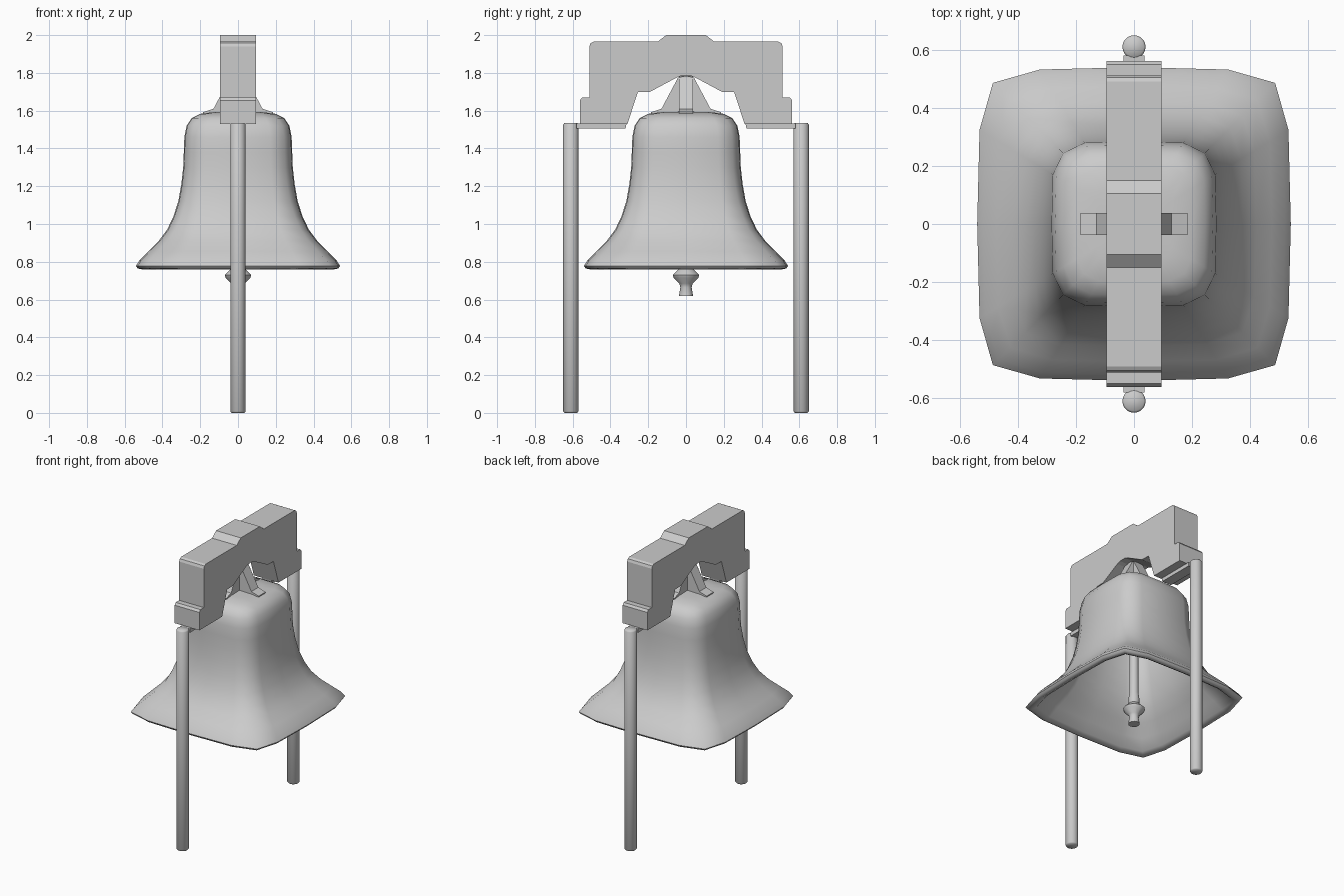
import bpy, bmesh, math

if "Cube" in bpy.data.objects:
    bpy.data.objects.remove(bpy.data.objects["Cube"])

grey = bpy.data.materials.new("grey metal")
grey.diffuse_color = (0.6, 0.6, 0.6, 1)
grey.use_nodes = True
grey.node_tree.nodes["Principled BSDF"].inputs["Base Color"].default_value = grey.diffuse_color


def make(name, bm, angle=None):
    bmesh.ops.recalc_face_normals(bm, faces=bm.faces)
    me = bpy.data.meshes.new(name)
    bm.to_mesh(me)
    bm.free()
    ob = bpy.data.objects.new(name, me)
    bpy.context.collection.objects.link(ob)
    me.materials.append(grey)
    if angle:
        bpy.ops.object.select_all(action='DESELECT')
        ob.select_set(True)
        bpy.context.view_layer.objects.active = ob
        bpy.ops.object.shade_smooth_by_angle(angle=math.radians(angle))
    return ob


def loft(name, rings, angle, caps=True):
    """Skin a list of equal-length point rings."""
    bm = bmesh.new()
    vr = [[bm.verts.new(p) for p in ring] for ring in rings]
    n = len(vr[0])
    for a, b in zip(vr, vr[1:]):
        for i in range(n):
            j = (i + 1) % n
            bm.faces.new((a[i], a[j], b[j], b[i]))
    if caps:
        bm.faces.new(vr[0])
        bm.faces.new(vr[-1])
    return make(name, bm, angle)


def circle(r, z, n, y=0):
    return [(r * math.cos(2 * math.pi * i / n),
             y + r * math.sin(2 * math.pi * i / n), z) for i in range(n)]


def rounded_square(r, z):
    t = min(max((z - 0.78) / 0.5, 0), 1)
    c = 0.9 - 0.04 * t
    q = [(1, 0), (0.985, 0.6), (c, c), (0.6, 0.985)]
    pts = []
    for k in range(4):
        for x, y in q:
            for _ in range(k):
                x, y = -y, x
            pts.append((x * r, y * r, z))
    return pts


def prism(name, outline, half, turn=0):
    """Extrude a (y, z) outline along x, then rotate about z."""
    bm = bmesh.new()
    c, s = math.cos(turn), math.sin(turn)
    sides = [[bm.verts.new((x * c - y * s, x * s + y * c, z)) for y, z in outline]
             for x in (-half, half)]
    n = len(outline)
    for side in sides:
        bm.faces.new(side)
    for i in range(n):
        j = (i + 1) % n
        bm.faces.new((sides[0][i], sides[0][j], sides[1][j], sides[1][i]))
    return make(name, bm)


# Bell: outer wall from crown down, round the lip, back up the inside
outer = [(0.02, 1.595), (0.13, 1.592), (0.20, 1.583), (0.245, 1.56), (0.272, 1.52),
         (0.284, 1.46), (0.287, 1.38), (0.29, 1.3), (0.30, 1.21), (0.316, 1.12),
         (0.342, 1.04), (0.375, 0.97), (0.42, 0.91), (0.475, 0.855), (0.52, 0.81),
         (0.54, 0.778), (0.532, 0.765), (0.51, 0.76)]
inner = [(0.485, 0.775), (0.44, 0.835), (0.385, 0.9), (0.34, 0.965), (0.308, 1.04),
         (0.285, 1.12), (0.268, 1.21), (0.258, 1.38), (0.25, 1.47), (0.22, 1.53),
         (0.15, 1.56), (0.02, 1.565)]
loft("bell", [rounded_square(r, z) for r, z in outer + inner], 60)

# Clapper with its bulb and flared tip
loft("clapper", [circle(r, z, 12) for r, z in
     [(0.025, 1.57), (0.03, 0.84), (0.036, 0.80), (0.034, 0.765), (0.07, 0.73),
      (0.065, 0.715), (0.035, 0.685), (0.03, 0.665), (0.037, 0.62)]], 40)

# Yoke beam with arched underside
half = [(0.105, 2.0), (0.15, 1.965), (0.49, 1.965), (0.505, 1.957), (0.512, 1.94),
        (0.512, 1.67), (0.55, 1.67), (0.562, 1.655), (0.562, 1.53), (0.31, 1.53),
        (0.255, 1.698), (0.19, 1.70), (0.05, 1.775), (0.025, 1.785)]
prism("yoke", half + [(-y, z) for y, z in reversed(half)], 0.095)

# Crown struts fanning out in four directions
strut = [(0, 1.785), (0.042, 1.775), (0.13, 1.61), (0.185, 1.592), (0.185, 1.57),
         (0, 1.57)]
for k in range(4):
    prism("crown_strut", strut, 0.038, k * math.pi / 2)

# Mounting plates and posts on both ends
for s in (-1, 1):
    prism("mounting_plate", [(s * 0.32, 1.505), (s * 0.58, 1.505),
                             (s * 0.58, 1.532), (s * 0.315, 1.532)], 0.036)
    loft("post", [circle(r, z, 20, s * 0.61) for r, z in
         [(0.034, 0), (0.04, 0.008), (0.04, 1.527), (0.034, 1.535)]], 60)
